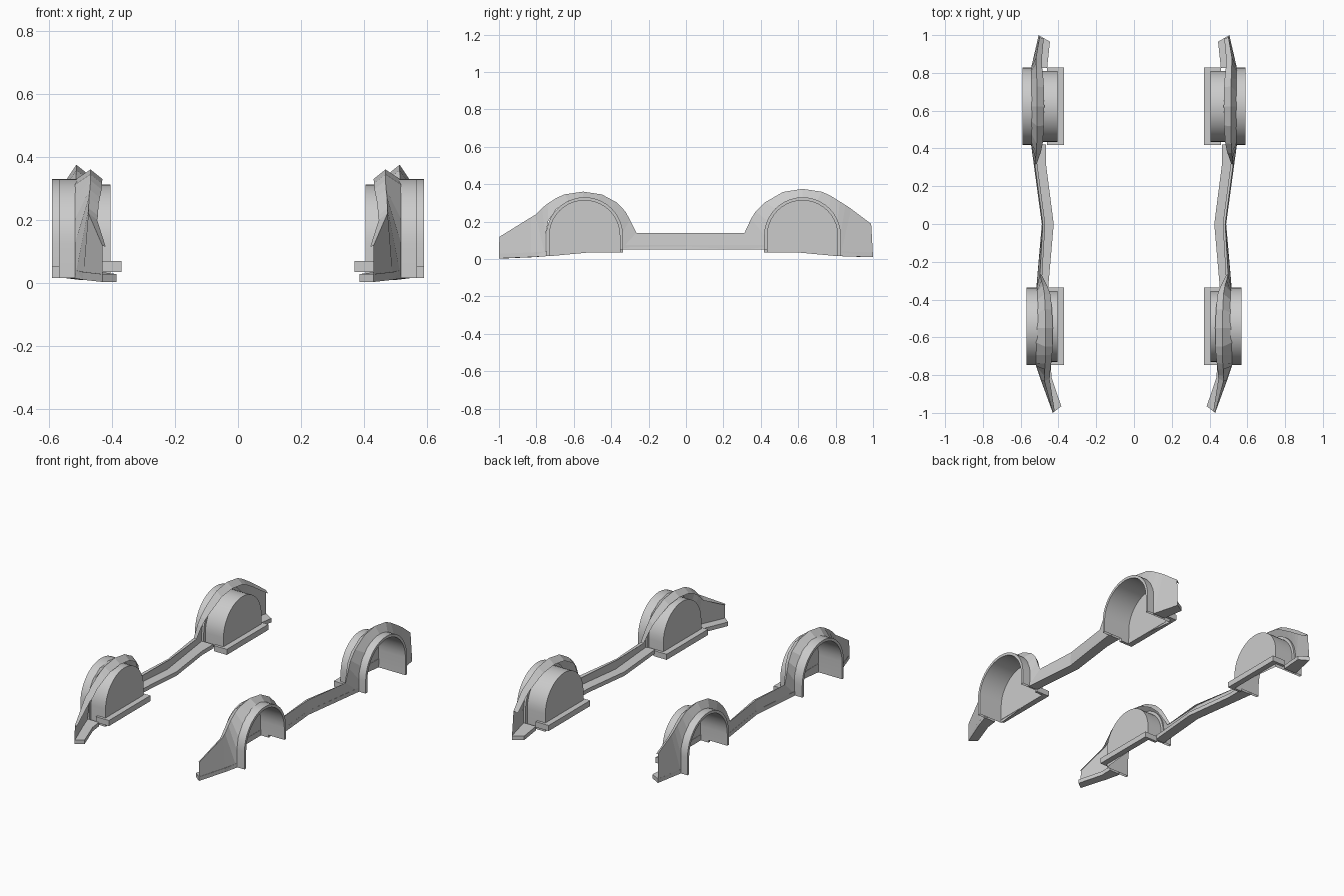
import bpy, bmesh
from math import sin, cos, pi

if "Cube" in bpy.data.objects:
    bpy.data.objects.remove(bpy.data.objects["Cube"])


def finish(name, bm, smooth=False):
    bmesh.ops.remove_doubles(bm, verts=bm.verts, dist=0.0005)
    bmesh.ops.recalc_face_normals(bm, faces=bm.faces)
    me = bpy.data.meshes.new(name)
    bm.to_mesh(me)
    bm.free()
    ob = bpy.data.objects.new(name, me)
    bpy.context.collection.objects.link(ob)
    mod = ob.modifiers.new("other_side", 'MIRROR')
    mod.use_mirror_merge = False
    if smooth:
        bpy.ops.object.select_all(action='DESELECT')
        ob.select_set(True)
        bpy.context.view_layer.objects.active = ob
        bpy.ops.object.shade_smooth_by_angle(angle=0.6)
    return ob


def loft(bm, rows, closed=False, caps=False):
    grid = [[bm.verts.new(p) for p in r] for r in rows]
    n = len(rows[0])
    for a, b in zip(grid, grid[1:]):
        for i in range(n if closed else n - 1):
            j = (i + 1) % n
            bm.faces.new((a[i], a[j], b[j], b[i]))
    if caps:
        bm.faces.new(grid[0])
        bm.faces.new(grid[-1])


AXLE = 0.125


def arch(yc, r, z0, z1, n):
    """Leg, half circle, leg, running from low y to high y."""
    arc = [(yc - r * cos(pi * i / n), AXLE + r * sin(pi * i / n)) for i in range(n + 1)]
    return [(yc - r, z0)] + arc + [(yc + r, z1)]


# fender and sill skin: each row is lip, ridge, inner edge
rows = []


def row(lip, ridge, inner):
    rows.append([lip, ridge, inner])


def fender(yc, x_lip, z0, z1, crest):
    for (y, z), (xr, d, zr, w) in zip(arch(yc, 0.202, z0, z1, 8), crest):
        row((x_lip, y, z), (xr, yc + d, zr), (xr - w, yc + d * 0.97, zr - 0.8 * w))


row((0.43, -1.0, 0.003), (0.43, -0.998, 0.118), (0.42, -0.99, 0.115))
row((0.492, -0.83, 0.010), (0.475, -0.83, 0.222), (0.447, -0.82, 0.20))
# crest points: ridge x, y offset from axle, z, inner edge width
fender(-0.55, 0.518, 0.015, 0.05, [
    (0.474, -0.255, 0.237, .03), (0.473, -0.22, 0.272, .03), (0.47, -0.19, 0.296, .032),
    (0.468, -0.145, 0.325, .035), (0.468, -0.10, 0.345, .036), (0.468, 0, 0.36, .038),
    (0.47, 0.10, 0.345, .036), (0.474, 0.18, 0.302, .032), (0.482, 0.225, 0.255, .025),
    (0.49, 0.25, 0.21, .02), (0.498, 0.285, 0.14, .012)])
row((0.488, 0.0, 0.05), (0.483, 0.0, 0.14), (0.47, 0.0, 0.14))
fender(0.623, 0.545, 0.05, 0.015, [
    (0.525, -0.31, 0.14, .012), (0.522, -0.275, 0.215, .02), (0.518, -0.25, 0.255, .025),
    (0.515, -0.20, 0.303, .032), (0.513, -0.105, 0.358, .036), (0.513, 0, 0.375, .038),
    (0.513, 0.105, 0.359, .036), (0.515, 0.15, 0.338, .035), (0.517, 0.20, 0.307, .032),
    (0.518, 0.23, 0.288, .03), (0.518, 0.26, 0.268, .03)])
row((0.505, 1.0, 0.01), (0.50, 0.99, 0.188), (0.478, 0.98, 0.175))
bm = bmesh.new()
loft(bm, rows)
finish("fender_and_sill_skin", bm)

# bottom ledges: outer x, outer y, inner x, inner y, bottom z
ledges = {
    "front_ledge": [(.43, -1.0, .385, -.965, .003), (.492, -.83, .437, -.81, .010),
                    (.517, -.745, .44, -.745, .015)],
    "sill_ledge": [(.517, -.345, .455, -.345, .05), (.487, 0, .425, 0, .05),
                   (.53, .31, .465, .31, .05), (.544, .42, .465, .42, .05)],
    "rear_ledge": [(.544, .825, .46, .825, .015), (.505, 1.0, .445, .965, .01)],
}
for name, pts in ledges.items():
    bm = bmesh.new()
    loft(bm, [[(xo, yo, z), (xi, yi, z), (xi, yi, z + .025), (xo, yo, z + .025)]
              for xo, yo, xi, yi, z in pts], closed=True, caps=True)
    finish(name, bm)

for name, yc, x_lip, x_out, z0, z1 in (("front", -0.542, 0.515, 0.568, 0.015, 0.05),
                                       ("rear", 0.623, 0.54, 0.59, 0.05, 0.015)):
    outer = arch(yc, 0.205, z0, z1, 20)
    inner = arch(yc, 0.188, z0, z1, 20)
    # wheel well: closed at the inboard side, with a protruding outer lip
    bm = bmesh.new()
    profile = [(inner, .405), (inner, x_out), (outer, x_out), (outer, x_lip - .01), (inner, x_lip - .01)]
    loft(bm, [[(x, y, z) for y, z in prof] for prof, x in profile])
    bm.faces.new([bm.verts.new((.405, y, z)) for y, z in inner])
    finish(name + "_wheel_well", bm, smooth=True)

    # mounting flange: U-shaped foot around the well
    bm = bmesh.new()
    a, b = yc - .205, yc + .205
    ring = [((.46, a), (.46, a + .017)), ((.37, a), (.407, a + .017)),
            ((.37, b), (.407, b - .017)), ((.46, b), (.46, b - .017))]
    loft(bm, [[(*o, .035), (*i, .035), (*i, .07), (*o, .07)] for o, i in ring],
         closed=True, caps=True)
    finish(name + "_well_flange", bm)
